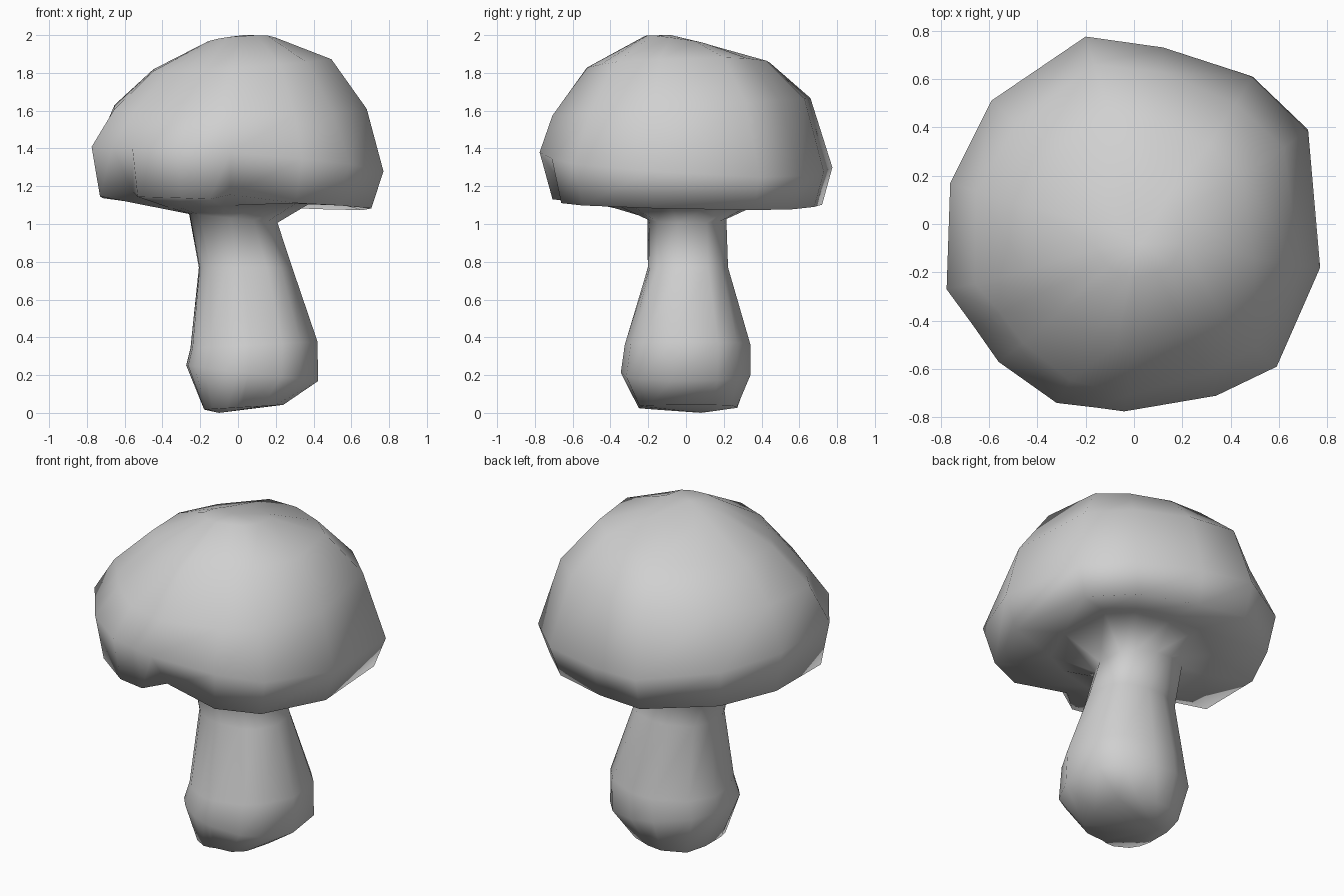
import bpy
import bmesh
from math import hypot

cube = bpy.data.objects.get("Cube")
if cube:
    bpy.data.objects.remove(cube, do_unlink=True)

grey = bpy.data.materials.new("mid_grey")
grey.use_nodes = True
colour = (0.63, 0.63, 0.63, 1)
grey.diffuse_color = colour
grey.node_tree.nodes["Principled BSDF"].inputs["Base Color"].default_value = colour


def loft(name, rings, first_tip, last_tip):
    """Join rings of points, bottom to top, and close each end with a fan."""
    bm = bmesh.new()
    loops = [[bm.verts.new(p) for p in ring] for ring in rings]
    n = len(loops[0])
    for low, high in zip(loops, loops[1:]):
        for i in range(n):
            j = (i + 1) % n
            bm.faces.new((low[i], low[j], high[j], high[i]))
    for loop, tip in ((loops[0], first_tip), (loops[-1], last_tip)):
        centre = bm.verts.new(tip)
        for i in range(n):
            bm.faces.new((loop[i], loop[(i + 1) % n], centre))
    bmesh.ops.recalc_face_normals(bm, faces=bm.faces)
    for face in bm.faces:
        face.smooth = True
    mesh = bpy.data.meshes.new(name)
    bm.to_mesh(mesh)
    bm.free()
    mesh.materials.append(grey)
    obj = bpy.data.objects.new(name, mesh)
    bpy.context.collection.objects.link(obj)


def diagonal(x, y):
    """0 along the axes, 1 along the diagonals."""
    return abs(2 * x * y) / (x * x + y * y)


# Uneven cap outline; the stem shares its directions so both join smoothly
outline = [(0.77, -0.18), (0.72, 0.39), (0.49, 0.61), (0.12, 0.73), (-0.2, 0.775),
           (-0.59, 0.51), (-0.76, 0.17), (-0.775, -0.27), (-0.665, -0.42),
           (-0.56, -0.57), (-0.32, -0.74), (-0.15, -0.76), (-0.04, -0.775),
           (0.34, -0.71), (0.59, -0.59)]
SIDE_FOLD, FRONT_DENT = 8, 12

# Stem: squarish foot, low bulge, leaning, and narrowing to the neck
# height, centre x, centre y, radius x, radius y, tilt, squareness
stem_levels = [
    (0.03, 0.03, 0.01, 0.2, 0.25, 0.06, 0.17),
    (0.21, 0.075, 0.0, 0.355, 0.345, -0.12, 0.02),
    (0.36, 0.085, 0.01, 0.345, 0.335, 0.05, 0.0),
    (0.77, 0.04, 0.01, 0.245, 0.21, 0.0, 0.08),
    (1.03, -0.025, 0.005, 0.23, 0.205, -0.1, 0.1),
]
rings = []
for z, cx, cy, rx, ry, tilt, square in stem_levels:
    ring = []
    for x, y in outline:
        s = (1 + square * diagonal(x, y)) / hypot(x, y)
        dx, dy = rx * x * s, ry * y * s
        ring.append((cx + dx, cy + dy, z + tilt * dx))
    rings.append(ring)

# Cap: underside, rim, widest level and dome
# height, scale, centre x, centre y, tilt x, tilt y, squareness, fold, dent
cap_levels = [
    (1.115, 0.55, 0.0, 0.0, 0.03, 0.02, 0.0, 0.0, 0.0),
    (1.11, 0.93, -0.01, 0.0, -0.04, -0.02, 0.0, 0.12, 0.14),
    (1.33, 1.0, 0.0, 0.0, -0.08, -0.06, 0.0, 0.0, 0.0),
    (1.62, 0.9, 0.01, -0.015, 0.0, 0.06, -0.07, 0.0, 0.0),
    (1.845, 0.645, 0.02, -0.03, 0.04, 0.02, -0.1, 0.0, 0.0),
    (1.97, 0.23, 0.02, -0.04, 0.015, -0.033, 0.0, 0.0, 0.0),
]
for z, scale, cx, cy, tilt_x, tilt_y, square, fold, dent in cap_levels:
    ring = []
    for i, (x, y) in enumerate(outline):
        pull = {SIDE_FOLD: fold, FRONT_DENT: dent}.get(i, 0)
        s = scale * (1 - pull) * (1 + square * diagonal(x, y))
        ring.append((cx + x * s, cy + y * s, z + tilt_x * x + tilt_y * y + 0.2 * pull))
    rings.append(ring)

loft("mushroom", rings, (-0.1, 0.08, 0.0), (0.03, -0.08, 2.0))
